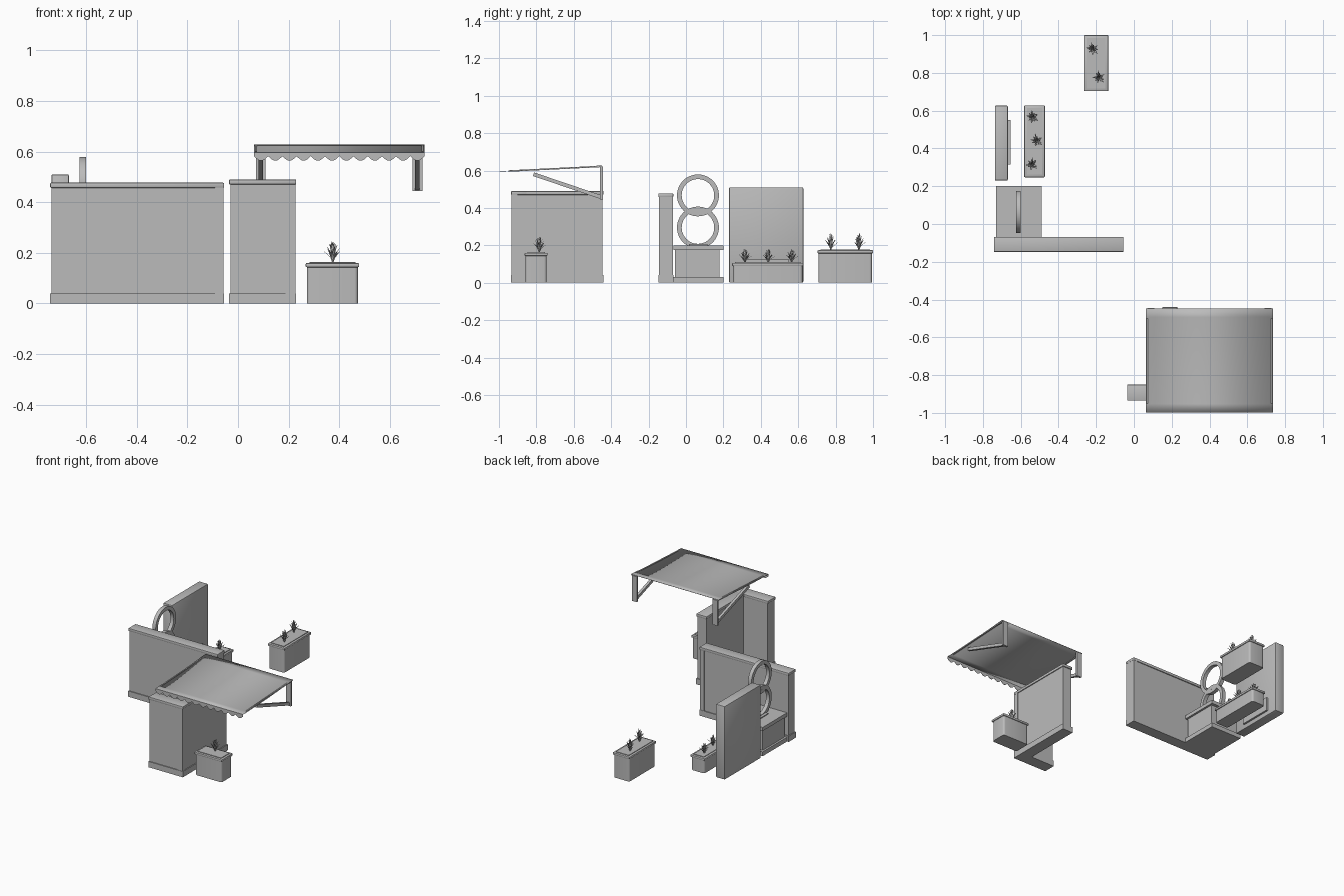
import bpy, bmesh, math, random
from mathutils import Vector, Matrix

random.seed(4)
if "Cube" in bpy.data.objects:
    bpy.data.objects.remove(bpy.data.objects["Cube"], do_unlink=True)

GREY = (0.5, 0.5, 0.5, 1.0)
clay = bpy.data.materials.new("plain_grey")
clay.use_nodes = True
clay.diffuse_color = GREY
clay.node_tree.nodes["Principled BSDF"].inputs["Base Color"].default_value = GREY


def finish(name, bm, smooth=False):
    bmesh.ops.recalc_face_normals(bm, faces=bm.faces)
    mesh = bpy.data.meshes.new(name)
    bm.to_mesh(mesh)
    bm.free()
    mesh.materials.append(clay)
    obj = bpy.data.objects.new(name, mesh)
    bpy.context.collection.objects.link(obj)
    if smooth:
        bpy.ops.object.select_all(action='DESELECT')
        obj.select_set(True)
        bpy.context.view_layer.objects.active = obj
        bpy.ops.object.shade_smooth_by_angle(angle=math.radians(35))
    return obj


def box(name, x, y, z, round_corners=0.0, soft=0.0):
    """Box from (min, max) pairs; optionally rounds upright edges or softens all."""
    bm = bmesh.new()
    bmesh.ops.create_cube(bm, size=1)
    for v in bm.verts:
        v.co = [lo + (hi - lo) * (c + 0.5) for (lo, hi), c in zip((x, y, z), v.co)]
    if round_corners:
        upright = [e for e in bm.edges if abs(e.verts[0].co.z - e.verts[1].co.z) > 1e-4]
        bmesh.ops.bevel(bm, geom=upright, offset=round_corners, segments=4,
                        profile=0.5, affect='EDGES')
    elif soft:
        bmesh.ops.bevel(bm, geom=bm.edges[:], offset=soft, segments=2,
                        profile=0.5, affect='EDGES')
    return finish(name, bm, bool(round_corners or soft))


def grow(span, d):
    return (span[0] - d, span[1] + d)


def wall(name, x, y, top, cap=0.02):
    """Masonry wall with a plinth and a soft coping."""
    box(name + "_body", grow(x, -0.006), grow(y, -0.006), (0.03, top - cap))
    box(name + "_plinth", x, y, (0, 0.04))
    box(name + "_coping", x, y, (top - cap, top), soft=0.004)


# Corner wall: two runs meeting in an L, with a corner pilaster
wall("corner_wall_front", (-0.035, 0.23), (-0.935, -0.85), 0.49)
wall("corner_wall_side", (0.15, 0.23), (-0.935, -0.44), 0.49)
box("corner_pilaster", (0.187, 0.228), (-0.933, -0.9), (0, 0.472))

# Long low wall with an end post
wall("long_wall", (-0.742, -0.055), (-0.147, -0.068), 0.477)
box("long_wall_post", (-0.09, -0.057), (-0.145, -0.07), (0, 0.458))

# Tall slab wall with a low back plate
box("tall_wall", (-0.737, -0.668), (0.23, 0.627), (0, 0.51), soft=0.006)
box("tall_wall_plate", (-0.67, -0.655), (0.315, 0.55), (0.03, 0.125))

# Pedestal
box("pedestal_top", (-0.73, -0.49), (-0.068, 0.2), (0.175, 0.2))
box("pedestal_body", (-0.716, -0.504), (-0.06, 0.18), (0.02, 0.18))
box("pedestal_base", (-0.73, -0.49), (-0.068, 0.2), (0, 0.03))
box("ring_foot", (-0.645, -0.575), (0.015, 0.115), (0.195, 0.206))


def ring(name, y, z, outer, inner, x0, x1, steps=48):
    """Flat-sided hoop facing sideways."""
    bm = bmesh.new()
    loops = []
    for i in range(steps):
        a = math.tau * i / steps
        loops.append([bm.verts.new((x, y + r * math.cos(a), z + r * math.sin(a)))
                      for x, r in ((x0, outer), (x1, outer), (x1, inner), (x0, inner))])
    for i in range(steps):
        p, q = loops[i], loops[(i + 1) % steps]
        for j in range(4):
            k = (j + 1) % 4
            bm.faces.new((p[j], p[k], q[k], q[j]))
    finish(name, bm, True)


# Stacked ring ornament
for label, z in (("lower", 0.295), ("upper", 0.467)):
    ring(label + "_ring", 0.064, z, 0.112, 0.087, -0.626, -0.6)


def plant(name, x, y, z, height):
    """Rosette of pointed blades that arch outwards."""
    bm = bmesh.new()
    count = 20
    for i in range(count):
        tilt = i / (count - 1)
        turn = Matrix.Rotation(i * 2.4 + random.uniform(-.2, .2), 3, 'Z')
        reach = 0.006 + 0.032 * tilt
        tall = height * (1 - 0.45 * tilt) * random.uniform(0.9, 1.0)
        rows = []
        for t, width in ((0, 0.002), (0.4, 0.005), (0.75, 0.004), (1, 0.0004)):
            mid = Vector((reach * t ** 1.7, 0, tall * (t - 0.15 * tilt * t * t)))
            rows.append([bm.verts.new(turn @ (mid + Vector((0, s * width, 0))) + Vector((x, y, z)))
                         for s in (-1, 1)])
        for a, b in zip(rows, rows[1:]):
            bm.faces.new((a[0], a[1], b[1], b[0]))
    obj = finish(name, bm)
    obj.modifiers.new("thickness", 'SOLIDIFY').thickness = 0.001


def planter(name, x, y, top, plants):
    """Round-cornered trough with a rim, soil and plants."""
    rim = 0.017
    box(name + "_trough", grow(x, -0.005), grow(y, -0.005), (0, top - rim), round_corners=0.014)
    box(name + "_rim", x, y, (top - rim, top), soft=0.005)
    box(name + "_soil", grow(x, -0.015), grow(y, -0.015), (top - 0.01, top + 0.004))
    for i, (px, py) in enumerate(plants):
        plant(f"{name}_plant_{i + 1}", px, py, top, 0.095 if top > 0.12 else 0.08)


planter("front_planter", (0.267, 0.479), (-0.863, -0.74), 0.16, [(0.374, -0.785)])
planter("low_planter", (-0.582, -0.472), (0.247, 0.628), 0.106,
        [(-0.537, 0.565), (-0.515, 0.44), (-0.54, 0.315)])
planter("rear_planter", (-0.265, -0.135), (0.703, 1.0), 0.174,
        [(-0.218, 0.925), (-0.185, 0.775)])

# Awning sheet, sagging slightly, with a scalloped valance
LEFT, RIGHT, BACK, FRONT = 0.063, 0.737, -0.447, -0.998
HIGH, LOW = 0.628, 0.597
bm = bmesh.new()
prev = None
for i in range(13):
    t = i / 12
    z = HIGH + (LOW - HIGH) * t - 0.005 * math.sin(math.pi * t)
    row = [bm.verts.new((x, BACK + (FRONT - BACK) * t, z)) for x in (LEFT, RIGHT)]
    if prev:
        bm.faces.new((prev[0], prev[1], row[1], row[0]))
    prev = row
sheet = finish("awning_sheet", bm, True)

bm = bmesh.new()
scallops, arc = 12, 8
prev = None
for i in range(scallops * arc + 1):
    x = LEFT + (RIGHT - LEFT) * i / (scallops * arc)
    drop = 0.015 + 0.018 * math.sin(math.pi * (i % arc) / arc)
    pair = [bm.verts.new((x, FRONT, z)) for z in (LOW, LOW - drop)]
    if prev:
        bm.faces.new((prev[0], pair[0], pair[1], prev[1]))
    prev = pair
valance = finish("awning_valance", bm)
for cloth in (sheet, valance):
    cloth.modifiers.new("cloth", 'SOLIDIFY').thickness = 0.002


def bar(name, x, start, end, width, depth):
    """Square bar between two (y, z) points."""
    a, b = Vector((x, *start)), Vector((x, *end))
    bm = bmesh.new()
    bmesh.ops.create_cube(bm, size=1)
    frame = (b - a).to_track_quat('Z', 'X').to_matrix().to_4x4()
    for v in bm.verts:
        # the bar stays flat to the x axis
        v.co = Vector((v.co.x * depth, v.co.y * width, v.co.z * (b - a).length))
    bmesh.ops.transform(bm, matrix=Matrix.Translation((a + b) / 2) @ frame, verts=bm.verts)
    finish(name, bm)


# Awning brackets: wall post, diagonal strut and top arm on each side
for side, x in (("right", 0.09), ("left", 0.709)):
    box(side + "_awning_post", (x - 0.019, x + 0.019), (-0.46, -0.445), (0.445, 0.622))
    bar(side + "_awning_strut", x, (-0.815, 0.58), (-0.455, 0.458), 0.018, 0.02)
    edge = LEFT + 0.008 if side == "right" else RIGHT - 0.008
    bar(side + "_awning_arm", edge, (-0.45, 0.622), (-0.95, 0.597), 0.008, 0.008)
